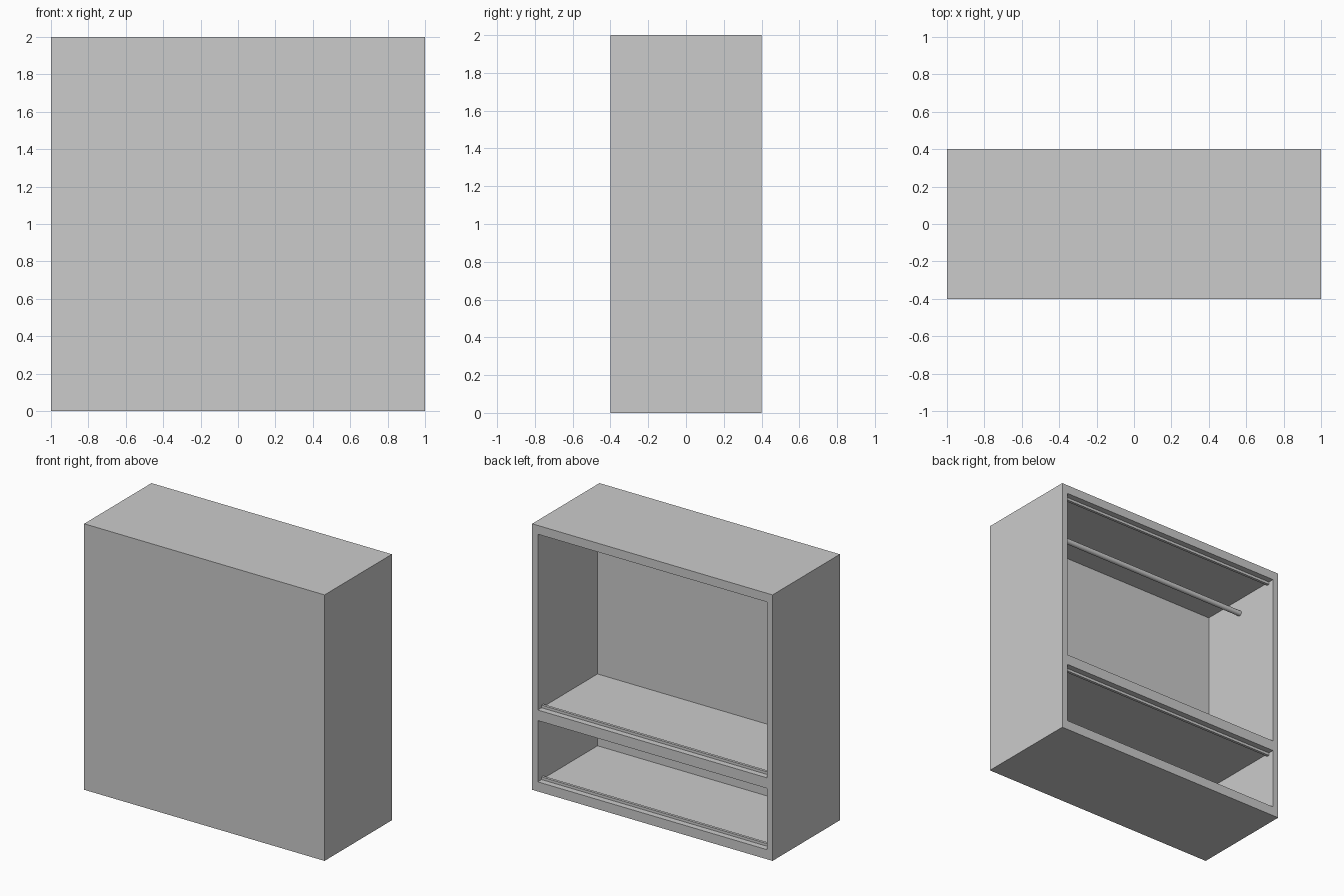
import bpy
import math

if "Cube" in bpy.data.objects:
    bpy.data.objects.remove(bpy.data.objects["Cube"])

W, D, H = 2.0, 0.8, 2.0
INNER_X = 0.953          # half width of the inside
FRONT_Y = -0.31          # inner face of the closed front panel
BAYS = [("lower", 0.072, 0.533), ("upper", 0.612, 1.934)]


def box(name, lo, hi):
    mid = [(a + b) / 2 for a, b in zip(lo, hi)]
    bpy.ops.mesh.primitive_cube_add(size=1, location=mid)
    ob = bpy.context.object
    ob.name = name
    ob.scale = [b - a for a, b in zip(lo, hi)]
    bpy.ops.object.transform_apply(location=False, rotation=False, scale=True)
    return ob


# Cabinet body, with two bays cut in from the open back
body = box("cabinet_body", (-W / 2, -D / 2, 0), (W / 2, D / 2, H))
for name, z0, z1 in BAYS:
    cutter = box(name + "_bay_cutter", (-INNER_X, FRONT_Y, z0), (INNER_X, D / 2 + 0.2, z1))
    cutter.hide_render = True
    mod = body.modifiers.new(name + "_bay", 'BOOLEAN')
    mod.operation = 'DIFFERENCE'
    mod.solver = 'EXACT'
    mod.object = cutter
    bpy.context.view_layer.objects.active = body
    bpy.ops.object.modifier_apply(modifier=mod.name)
    bpy.data.objects.remove(cutter)

# Slim door tracks on the floor and ceiling of each bay
for name, z0, z1 in BAYS:
    for side, a, b in (("bottom", z0 - 0.005, z0 + 0.02), ("top", z1 - 0.02, z1 + 0.005)):
        box(f"{name}_{side}_track", (-INNER_X - 0.005, 0.335, a), (INNER_X + 0.005, 0.355, b))

# Hanging rod across the upper bay
bpy.ops.mesh.primitive_cylinder_add(vertices=32, radius=0.02, depth=2 * INNER_X + 0.02,
                                    location=(0, 0.03, 1.82), rotation=(0, math.pi / 2, 0))
rod = bpy.context.object
rod.name = "hanging_rod"
bpy.ops.object.shade_smooth_by_angle()
